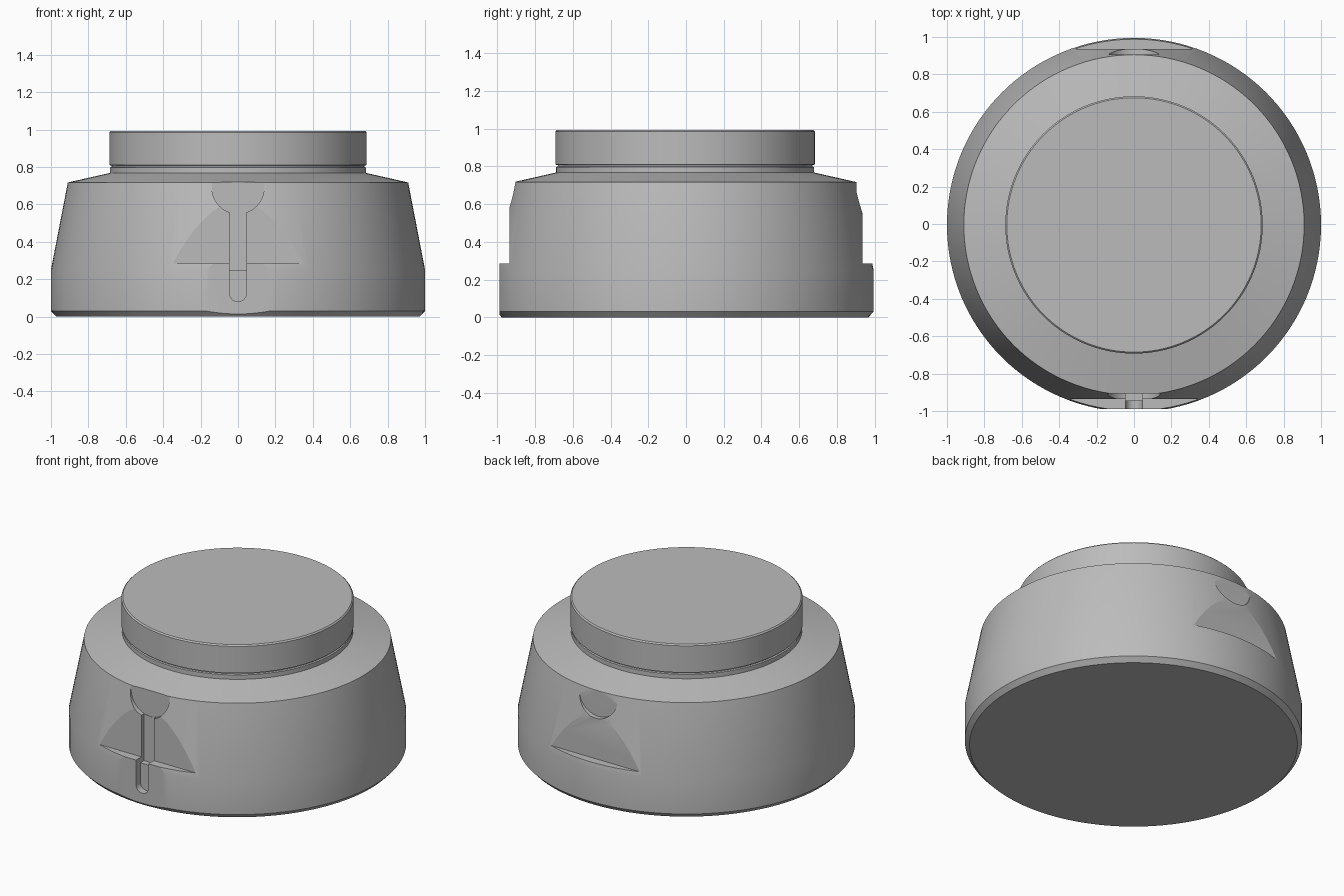
import bpy, math

cube = bpy.data.objects.get("Cube")
if cube:
    bpy.data.objects.remove(cube, do_unlink=True)

grey = bpy.data.materials.new("neutral_grey")
grey.use_nodes = True
GREY = (0.5, 0.5, 0.5, 1)
grey.diffuse_color = GREY
grey.node_tree.nodes["Principled BSDF"].inputs["Base Color"].default_value = GREY
AXIS_Y = -0.005


def make(name, verts, faces):
    mesh = bpy.data.meshes.new(name)
    mesh.from_pydata(verts, [], faces)
    mesh.materials.append(grey)
    ob = bpy.data.objects.new(name, mesh)
    bpy.context.collection.objects.link(ob)
    return ob


def lathe(name, profile, n=128):
    """Closed solid of revolution from (radius, height) pairs, bottom to top."""
    verts = [(r * math.cos(2 * math.pi * i / n), AXIS_Y + r * math.sin(2 * math.pi * i / n), z)
             for r, z in profile for i in range(n)]
    faces = [(k * n + i, k * n + (i + 1) % n, (k + 1) * n + (i + 1) % n, (k + 1) * n + i)
             for k in range(len(profile) - 1) for i in range(n)]
    last = (len(profile) - 1) * n
    faces += [tuple(reversed(range(n))), tuple(range(last, last + n))]
    return make(name, verts, faces)


def prism(name, outline, y0, y1):
    """Extrude a counter-clockwise (x, z) outline from y0 back to y1."""
    n = len(outline)
    verts = [(x, y, z) for y in (y0, y1) for x, z in outline]
    faces = [tuple(range(n)), tuple(reversed(range(n, 2 * n)))]
    faces += [(i, i + n, (i + 1) % n + n, (i + 1) % n) for i in range(n)]
    return make(name, verts, faces)


def box(x, z0, z1):
    return [(-x, z0), (x, z0), (x, z1), (-x, z1)]


def rounded(r, zc, top, n=24):
    """Slot outline with a semicircular lower end."""
    arc = [(-r * math.cos(math.pi * i / n), zc - r * math.sin(math.pi * i / n))
           for i in range(n + 1)]
    return arc + [(r, top), (-r, top)]


def cut(target, cutter):
    cutter.hide_render = True
    mod = target.modifiers.new(cutter.name, 'BOOLEAN')
    mod.operation = 'DIFFERENCE'
    mod.solver = 'EXACT'
    mod.object = cutter
    bpy.context.view_layer.objects.active = target
    bpy.ops.object.modifier_apply(modifier=mod.name)
    bpy.data.objects.remove(cutter, do_unlink=True)


def smooth(ob, degrees):
    bpy.ops.object.select_all(action='DESELECT')
    ob.select_set(True)
    bpy.context.view_layer.objects.active = ob
    bpy.ops.object.shade_smooth_by_angle(angle=math.radians(degrees))


# Tapered housing with chamfered base and sloping shoulder
housing = lathe("housing", [(0.972, 0), (1, 0.03), (1, 0.25), (0.91, 0.717), (0.685, 0.768)])

# Flats and thumb notches on the front and back
for side in (-1, 1):
    lo, hi = sorted((side * 0.935, side * 1.2))
    cut(housing, prism("flat_cutter", box(0.6, 0.285, 0.9), lo, hi))
    lo, hi = sorted((side * 0.905, side * 1.2))
    cut(housing, prism("notch_cutter", rounded(0.14, 0.69, 0.9), lo, hi))

# Shallow base flat and stepped slot on the front only
cut(housing, prism("base_flat_cutter", box(0.5, -0.1, 0.5), -1.2, -0.99))
cut(housing, prism("lower_slot_cutter", rounded(0.045, 0.125, 0.4), -1.2, -0.945))
cut(housing, prism("upper_slot_cutter", box(0.045, 0.25, 0.65), -1.2, -0.907))
smooth(housing, 12)

# Push button with a seam above its collar
button = lathe("button", [(0.685, 0.76), (0.685, 0.797), (0.675, 0.8), (0.675, 0.807),
                          (0.688, 0.81), (0.688, 0.985), (0.68, 0.993)])
smooth(button, 20)
